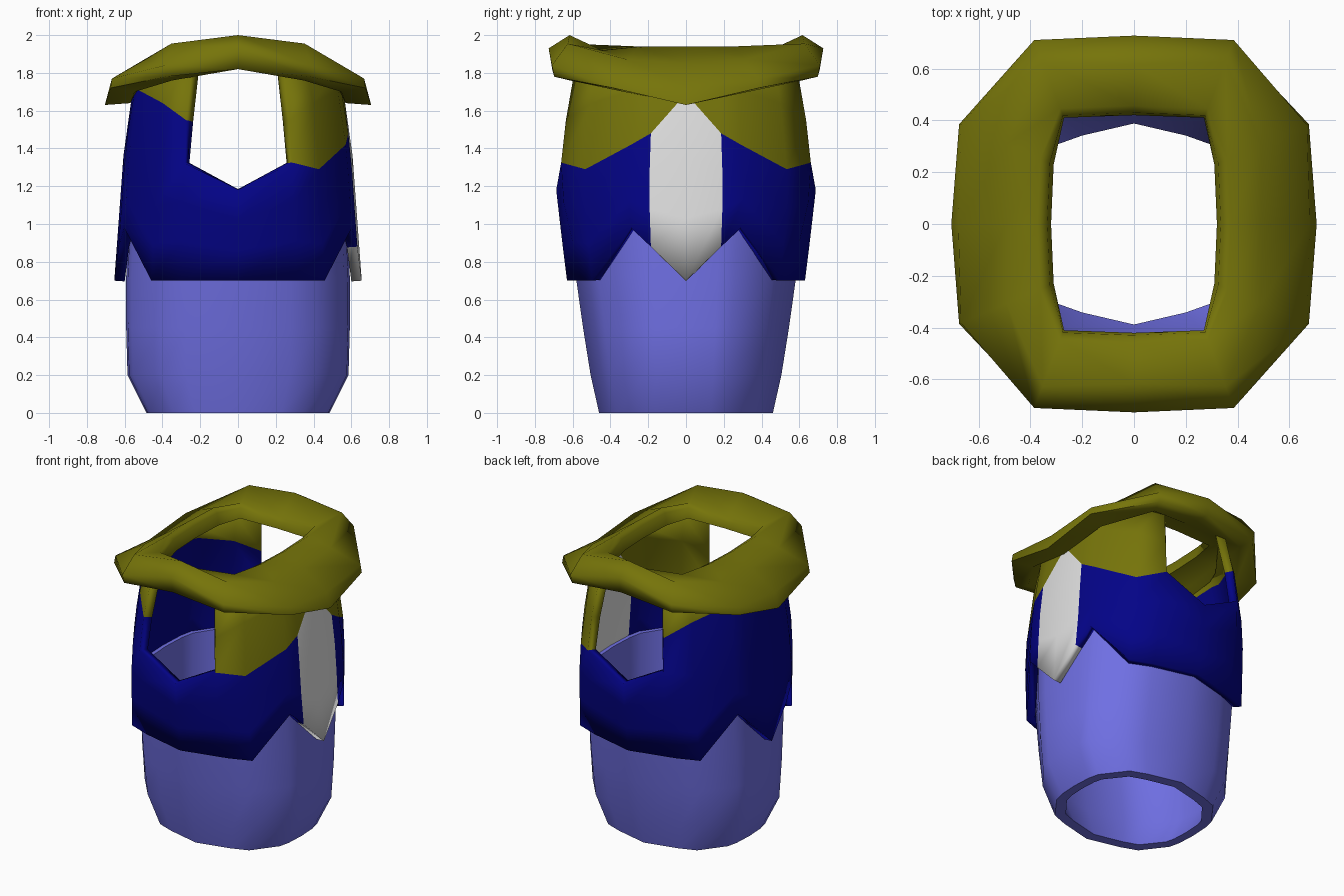
import bpy
import bmesh
import math

cube = bpy.data.objects.get("Cube")
if cube:
    bpy.data.objects.remove(cube, do_unlink=True)


def material(name, colour):
    m = bpy.data.materials.new(name)
    m.use_nodes = True
    m.diffuse_color = (*colour, 1)
    bsdf = next(n for n in m.node_tree.nodes if n.type == 'BSDF_PRINCIPLED')
    bsdf.inputs["Base Color"].default_value = (*colour, 1)
    return m


OLIVE = material("olive", (0.18, 0.175, 0.003))
NAVY = material("navy", (0.001, 0.001, 0.24))
LILAC = material("lilac", (0.16, 0.16, 0.77))
WHITE = material("white", (0.75, 0.75, 0.75))


def around(n):
    """Walk a full loop over stations 0 (side) to n (front or back), mirrored in x and y."""
    loop = [(i, 1, 1) for i in range(n + 1)]
    loop += [(i, -1, 1) for i in range(n - 1, -1, -1)]
    loop += [(i, -1, -1) for i in range(1, n + 1)]
    loop += [(i, 1, -1) for i in range(n - 1, 0, -1)]
    return loop


def lerp_table(table, z):
    """Interpolate rows of (z, rx, ry)."""
    for a, b in zip(table, table[1:]):
        if z <= b[0]:
            f = (z - a[0]) / (b[0] - a[0])
            return [a[k] + f * (b[k] - a[k]) for k in (1, 2)]
    return table[-1][1:]


def loft(name, columns, mats, colour, closed=False, keep=None, thickness=0, angle=50):
    """Skin a loop of point columns; colour and keep take (column, row, centre)."""
    bm = bmesh.new()
    grid = [[bm.verts.new(p) for p in col] for col in columns]
    n, rows = len(grid), len(grid[0])
    for c in range(n):
        for r in range(rows if closed else rows - 1):
            if keep and not keep(c, r):
                continue
            a, b, s = grid[c], grid[(c + 1) % n], (r + 1) % rows
            f = bm.faces.new((a[r], b[r], b[s], a[s]))
            f.material_index = colour(c, r, f.calc_center_median())
    bmesh.ops.delete(bm, geom=[v for v in bm.verts if not v.link_faces], context='VERTS')
    if closed:
        bmesh.ops.recalc_face_normals(bm, faces=bm.faces)
    me = bpy.data.meshes.new(name)
    bm.to_mesh(me)
    bm.free()
    for m in mats:
        me.materials.append(m)
    ob = bpy.data.objects.new(name, me)
    bpy.context.collection.objects.link(ob)
    bpy.ops.object.select_all(action='DESELECT')
    ob.select_set(True)
    bpy.context.view_layer.objects.active = ob
    bpy.ops.object.shade_smooth_by_angle(angle=math.radians(angle))
    if thickness:
        mod = ob.modifiers.new("thickness", 'SOLIDIFY')
        mod.thickness = thickness
        mod.offset = -1


# Plan shape: rounded rectangle stations from the side round to the front
PLAN = [(1, 0), (0.985, 0.285), (0.95, 0.44), (0.70, 0.79), (0.47, 0.88), (0, 1)]
LOOP = around(5)


def plan_point(i, sx, sy, rx, ry, z):
    u, v = PLAN[i]
    return (sx * rx * u, sy * ry * v, z)


# Lower body: open thick tube, from the outer bottom up and back down the inside
body_rows = [(0, 0.485, 0.46), (0.2, 0.585, 0.505), (0.45, 0.592, 0.545),
             (0.72, 0.592, 0.583), (1.03, 0.578, 0.62), (1.03, 0.55, 0.59),
             (0.72, 0.538, 0.53), (0.2, 0.53, 0.45), (0, 0.425, 0.388)]
loft("lower_body", [[plan_point(*s, rx, ry, z) for z, rx, ry in body_rows] for s in LOOP],
     [LILAC], lambda c, r, p: 0, closed=True)

# Vest: zigzag hem, notched front and back, shoulder colour set higher on the right
profile = [(0.7, 0.655, 0.63), (0.9, 0.64, 0.655), (1.18, 0.62, 0.687), (1.33, 0.61, 0.67),
           (1.55, 0.585, 0.645), (1.72, 0.555, 0.622), (1.86, 0.51, 0.59)]
hem = [0.7, 0.88, 0.98, 0.7, 0.7, 0.7]
low = [1.69, 1.48, 1.42, 1.29, 1.325, 1.18]
high = [1.73, 1.73, 1.71, 1.64, 1.55, 1.4]
top = [1.76, 1.77, 1.79, 1.84, 1.86, 1.8]


def vest_column(i, sx, sy):
    span = low[i] - hem[i]
    zs = [hem[i] + span * k / 3 for k in range(4)] + [high[i], top[i]]
    points = []
    for z in zs:
        rx, ry = lerp_table(profile, z)
        if i == 4:  # the edge of the opening bulges forward above the hem
            ry *= 1 + 0.12 * min(1, (z - 0.7) / 0.6)
        points.append(plan_point(i, sx, sy, rx, ry, z))
    return points


def pair(c):
    return LOOP[c][0], LOOP[(c + 1) % len(LOOP)][0]


def vest_colour(c, r, p):
    if r >= (3 if p.x > 0 else 4):
        return 1
    return 2 if p.x > 0 and max(pair(c)) <= 1 else 0


loft("vest", [vest_column(*s) for s in LOOP], [NAVY, OLIVE, WHITE], vest_colour,
     keep=lambda c, r: r < 3 or max(pair(c)) < 5, thickness=0.055)

# Collar: saddle-shaped ring; each section runs from the neck edge over the top,
# round the rim and back along the underside
inner = [(0.32, 0), (0.31, 0.23), (0.27, 0.41), (0, 0.42)]
outer = [(0.705, 0), (0.675, 0.385), (0.385, 0.71), (0, 0.727)]
sections = [
    [(0, 1.84), (0.04, 1.92), (0.14, 1.94), (0.45, 1.85), (0.93, 1.73), (1, 1.63),
     (0.65, 1.64), (0.35, 1.79)],
    [(0, 1.84), (0.04, 1.92), (0.14, 1.94), (0.50, 1.87), (0.98, 1.77), (1, 1.72),
     (0.65, 1.70), (0.35, 1.81)],
    [(0, 1.83), (0.03, 1.90), (0.12, 1.92), (0.72, 1.955), (1, 1.84), (0.96, 1.78),
     (0.68, 1.76), (0.35, 1.82)],
    [(0, 1.83), (0.03, 1.87), (0.12, 1.89), (0.64, 2.00), (1, 1.93), (0.94, 1.82),
     (0.62, 1.82), (0.35, 1.83)],
]


def collar_column(i, sx, sy):
    (ax, ay), (bx, by) = inner[i], outer[i]
    return [(sx * (ax + f * (bx - ax)), sy * (ay + f * (by - ay)), z) for f, z in sections[i]]


loft("collar", [collar_column(*s) for s in around(3)], [OLIVE], lambda c, r, p: 0,
     closed=True, angle=75)
